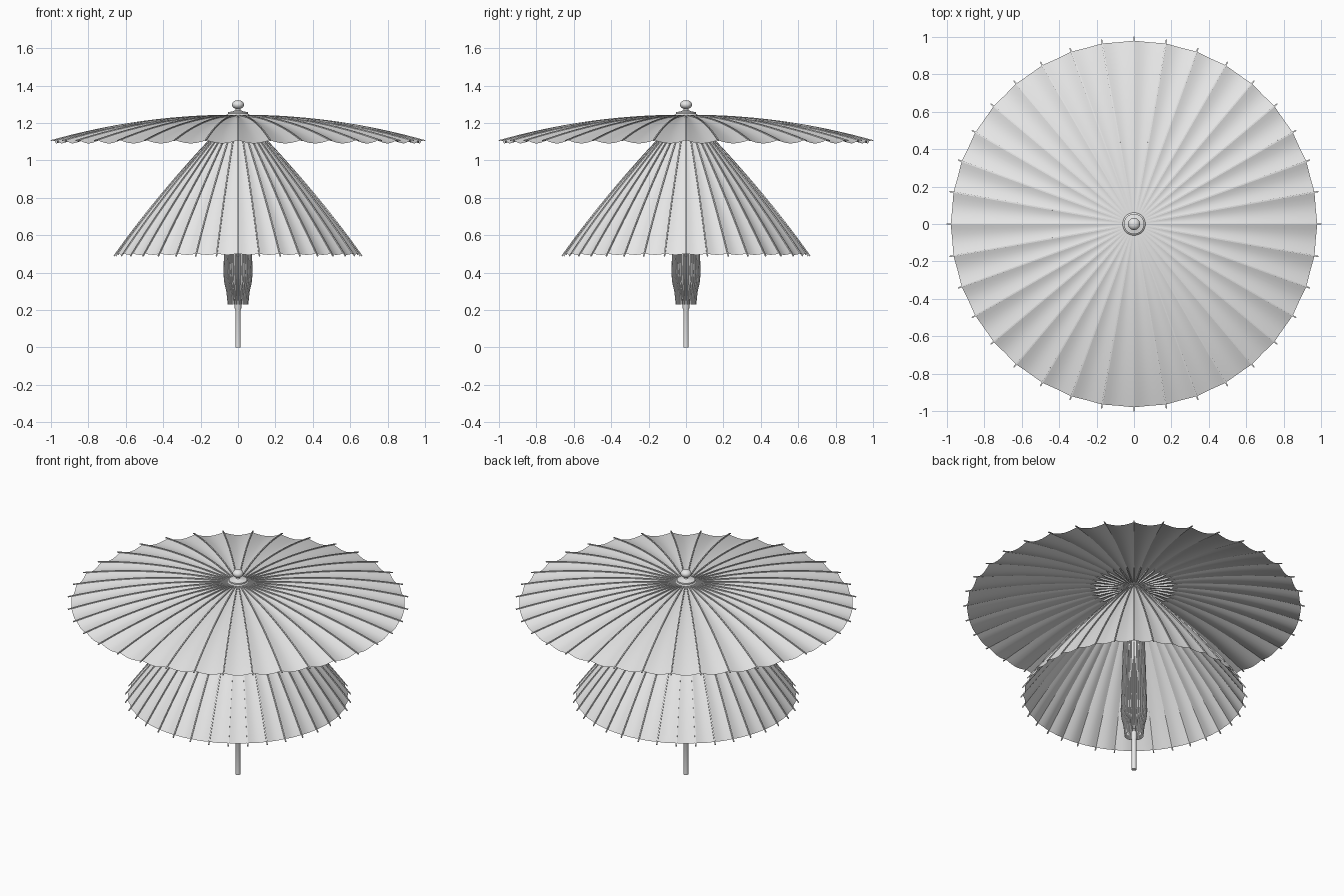
import bpy, bmesh, math
from mathutils import Vector

old = bpy.data.objects.get("Cube")
if old:
    bpy.data.objects.remove(old, do_unlink=True)

RIBS = 36      # ribs per canopy
SUB = 6        # strips of cloth between neighbouring ribs
STEPS = 20     # rings along each rib


def material(name, colour):
    m = bpy.data.materials.new(name)
    m.use_nodes = True
    m.diffuse_color = colour
    m.node_tree.nodes["Principled BSDF"].inputs["Base Color"].default_value = colour
    return m


GREY = material("light grey", (0.8, 0.8, 0.8, 1))


def finish(bm, name, smooth=None):
    bmesh.ops.recalc_face_normals(bm, faces=bm.faces) if name.endswith("ribs") else None
    mesh = bpy.data.meshes.new(name)
    bm.to_mesh(mesh)
    bm.free()
    obj = bpy.data.objects.new(name, mesh)
    bpy.context.collection.objects.link(obj)
    mesh.materials.append(GREY)
    if smooth:
        bpy.ops.object.select_all(action="DESELECT")
        obj.select_set(True)
        bpy.context.view_layer.objects.active = obj
        bpy.ops.object.shade_smooth_by_angle(angle=math.radians(smooth))
    return obj


def frame(path, t):
    """Point on the rib path and its outward normal, in the (r, z) plane."""
    p, q = Vector(path(t)), Vector(path(t + 0.001))
    d = (q - p).normalized()
    return p, Vector((-d.y, d.x))


def polar(p, angle, side=0.0):
    c, s = math.cos(angle), math.sin(angle)
    return (p.x * c - side * s, p.x * s + side * c, p.y)


def cloth(name, path, sag):
    """Pleated cloth that dips between the ribs, more so toward the rim."""
    bm = bmesh.new()
    n = RIBS * SUB
    rings = []
    for i in range(STEPS + 1):
        t = i / STEPS
        p, out = frame(path, t)
        rings.append([bm.verts.new(polar(
            p - out * sag * t * math.sin(math.pi * (k % SUB) / SUB),
            math.tau * k / n)) for k in range(n)])
    for a, b in zip(rings, rings[1:]):
        for k in range(n):
            j = (k + 1) % n
            bm.faces.new((a[k], b[k], b[j], a[j]))
    return finish(bm, name, 25)


def ribs(name, path, width=0.007, top=0.006, deep_until=0.0):
    """Thin square bars along the ridges, ending just past the rim."""
    bm = bmesh.new()
    for r in range(RIBS):
        angle = math.tau * r / RIBS
        previous = None
        for i in range(STEPS + 2):
            t = min(i / STEPS, 1.021)
            p, out = frame(path, t)
            low = -0.012 if t < deep_until else 0.0005
            ring = [bm.verts.new(polar(p + out * h, angle, s * width / 2))
                    for h, s in ((low, -1), (low, 1), (top, 1), (top, -1))]
            if previous:
                for k in range(4):
                    j = (k + 1) % 4
                    bm.faces.new((previous[k], previous[j], ring[j], ring[k]))
            else:
                bm.faces.new(ring)
            previous = ring
        bm.faces.new(previous[::-1])
    return finish(bm, name)


def lathe(name, profile, segments=32):
    bm = bmesh.new()
    verts = [bm.verts.new((r, 0, z)) for r, z in profile]
    edges = [bm.edges.new(pair) for pair in zip(verts, verts[1:])]
    bmesh.ops.spin(bm, geom=verts + edges, cent=(0, 0, 0), axis=(0, 0, 1),
                   angle=math.tau, steps=segments, use_duplicate=False)
    bmesh.ops.remove_doubles(bm, verts=bm.verts, dist=0.0001)
    bmesh.ops.recalc_face_normals(bm, faces=bm.faces)
    return finish(bm, name, 35)


# Rib paths as (radius, height) for the three canopies
def open_path(t):
    return 0.03 + 0.95 * t, 1.238 - 0.13 * t ** 2


def half_path(t):
    return 0.03 + 0.62 * t + 0.1 * t * (1 - t), 1.232 - 0.73 * t


CLOSED = [(1.23, 0.03), (1.0, 0.055), (0.5, 0.07), (0.37, 0.074),
          (0.28, 0.053), (0.2, 0.051)]


def closed_path(t):
    z = 1.23 - 0.98 * t
    for (z0, r0), (z1, r1) in zip(CLOSED, CLOSED[1:]):
        if z >= z1:
            return r0 + (r1 - r0) * (z0 - z) / (z0 - z1), z
    return CLOSED[-1][1], z


# Canopies: fully open, half open and folded
cloth("open_canopy", open_path, 0.018)
ribs("open_canopy_ribs", open_path, deep_until=0.24)
cloth("half_open_canopy", half_path, 0.012)
ribs("half_open_canopy_ribs", half_path)
cloth("folded_canopy", closed_path, 0.006)
ribs("folded_canopy_ribs", closed_path, width=0.006, top=0.005)

# Pole with a slightly wider upper sleeve
lathe("pole", [(0, 0), (0.014, 0), (0.014, 0.2), (0.018, 0.21),
               (0.018, 1.24), (0, 1.24)], 20)

# Cap plate with a stepped edge and a neck
lathe("top_cap", [(0, 1.225), (0.062, 1.225), (0.062, 1.243), (0.054, 1.25),
                  (0.054, 1.258), (0.03, 1.262), (0.013, 1.268),
                  (0.011, 1.285), (0, 1.285)])

# Flattened ball finial
ball = [(0.032 * math.sin(math.pi * i / 12), 1.298 - 0.024 * math.cos(math.pi * i / 12))
        for i in range(13)]
lathe("finial", ball, 24)
